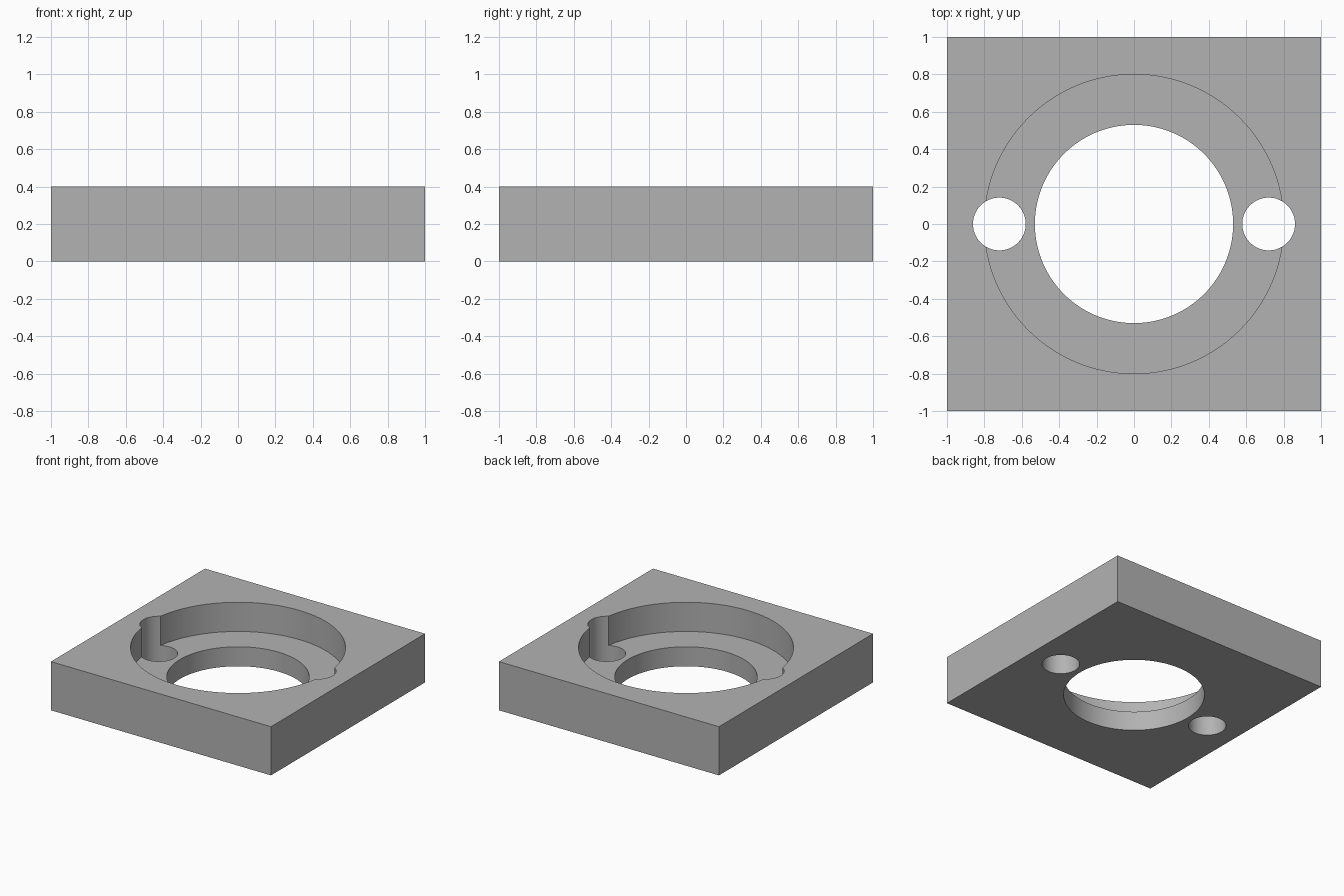
import bpy
import math

cube = bpy.data.objects.get("Cube")
if cube:
    bpy.data.objects.remove(cube, do_unlink=True)

HEIGHT = 0.4
RECESS_FLOOR = 0.16

# Single grey material
grey = bpy.data.materials.new("plain_grey")
grey.use_nodes = True
colour = (0.45, 0.45, 0.45, 1)
grey.diffuse_color = colour
grey.node_tree.nodes["Principled BSDF"].inputs["Base Color"].default_value = colour

# Square plate
bpy.ops.mesh.primitive_cube_add(size=2, location=(0, 0, HEIGHT / 2))
plate = bpy.context.object
plate.name = plate.data.name = "bored_plate"
plate.scale.z = HEIGHT / 2
bpy.ops.object.transform_apply(location=True, rotation=False, scale=True)
plate.data.materials.append(grey)


def bore(name, radius, x, bottom, sides):
    """Cut a vertical round hole from the given height up through the top."""
    top = HEIGHT + 0.1
    bpy.ops.mesh.primitive_cylinder_add(
        vertices=sides, radius=radius, depth=top - bottom,
        location=(x, 0, (top + bottom) / 2))
    cutter = bpy.context.object
    cutter.name = name
    cutter.hide_render = True
    cutter.data.materials.append(grey)
    cut = plate.modifiers.new(name, "BOOLEAN")
    cut.operation = "DIFFERENCE"
    cut.solver = "EXACT"
    cut.object = cutter
    bpy.context.view_layer.objects.active = plate
    bpy.ops.object.modifier_apply(modifier=cut.name)
    bpy.data.objects.remove(cutter, do_unlink=True)


# Wide recess, central through hole and two side holes through its rim
bore("recess_cutter", 0.8, 0, RECESS_FLOOR, 128)
bore("centre_hole_cutter", 0.53, 0, -0.1, 128)
for side, x in (("left", 0.72), ("right", -0.72)):
    bore(side + "_hole_cutter", 0.141, x, -0.1, 64)

# Smooth bore walls with crisp rims
bpy.ops.object.select_all(action="DESELECT")
plate.select_set(True)
bpy.context.view_layer.objects.active = plate
bpy.ops.object.shade_smooth_by_angle(angle=math.radians(30))
